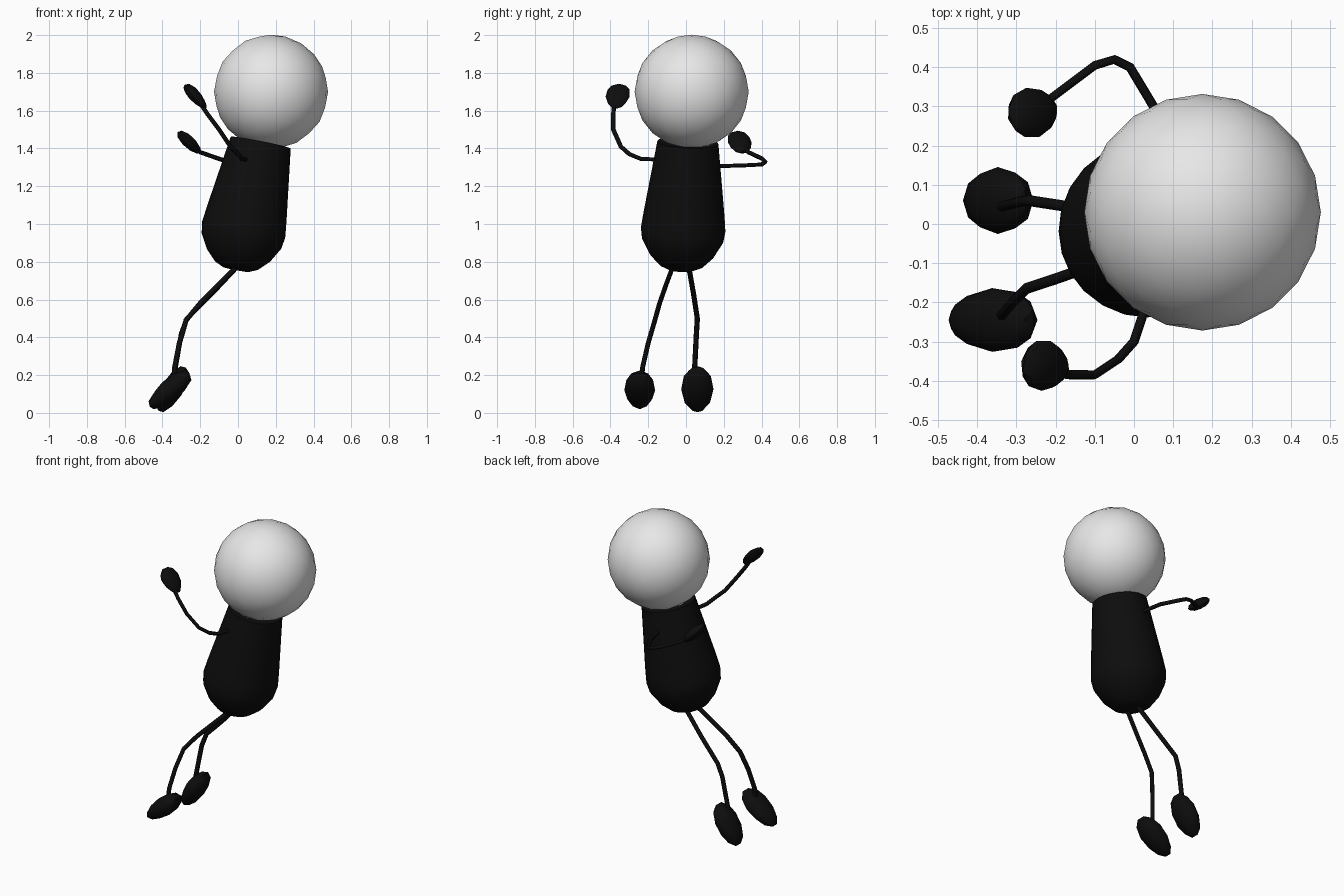
import bpy, bmesh
from math import radians, cos, sin, pi
from mathutils import Vector, Matrix

cube = bpy.data.objects.get("Cube")
if cube:
    bpy.data.objects.remove(cube, do_unlink=True)


def material(name, value):
    m = bpy.data.materials.new(name)
    m.use_nodes = True
    colour = (value, value, value, 1)
    m.diffuse_color = colour
    m.node_tree.nodes["Principled BSDF"].inputs["Base Color"].default_value = colour
    return m


white = material("white", 0.8)
black = material("black", 0.004)


def add_mesh(name, bm, mat, angle):
    bmesh.ops.recalc_face_normals(bm, faces=bm.faces)
    mesh = bpy.data.meshes.new(name)
    bm.to_mesh(mesh)
    bm.free()
    mesh.materials.append(mat)
    obj = bpy.data.objects.new(name, mesh)
    bpy.context.collection.objects.link(obj)
    bpy.ops.object.select_all(action="DESELECT")
    obj.select_set(True)
    bpy.context.view_layer.objects.active = obj
    bpy.ops.object.shade_smooth_by_angle(angle=radians(angle))
    return obj


def lathe(name, profile, base, top, mat, sides=24):
    """Turn (height, radius) pairs around the axis from base to top."""
    axis = Vector(top) - Vector(base)
    place = Matrix.Translation(base) @ axis.to_track_quat("Z", "Y").to_matrix().to_4x4()
    bm = bmesh.new()
    rings = [[bm.verts.new(place @ Vector((r * cos(2 * pi * i / sides),
                                           r * sin(2 * pi * i / sides), h)))
              for i in range(sides)] for h, r in profile]
    for low, high in zip(rings, rings[1:]):
        for i in range(sides):
            j = (i + 1) % sides
            bm.faces.new((low[i], low[j], high[j], high[i]))
    bm.faces.new(rings[0][::-1])
    bm.faces.new(rings[-1])
    return add_mesh(name, bm, mat, 50)


def pad(name, centre, half, pitch, yaw, taper):
    """Flattened low-poly lump, narrower towards one end."""
    bm = bmesh.new()
    bmesh.ops.create_icosphere(bm, subdivisions=2, radius=1.03)
    turn = Matrix.Rotation(radians(yaw), 4, "Z") @ Matrix.Rotation(radians(pitch), 4, "Y")
    for v in bm.verts:
        k = 1 - taper * v.co.x
        local = Vector((v.co.x * half[0], v.co.y * half[1] * k, v.co.z * half[2] * k))
        v.co = Vector(centre) + turn @ local
    return add_mesh(name, bm, black, 30)


def limb(name, points, radius):
    curve = bpy.data.curves.new(name, "CURVE")
    curve.dimensions = "3D"
    curve.bevel_depth = radius
    curve.bevel_resolution = 1
    curve.use_fill_caps = True
    spline = curve.splines.new("POLY")
    spline.points.add(len(points) - 1)
    for p, co in zip(spline.points, points):
        p.co = (*co, 1)
    curve.materials.append(black)
    obj = bpy.data.objects.new(name, curve)
    bpy.context.collection.objects.link(obj)


# Head
bm = bmesh.new()
bmesh.ops.create_icosphere(bm, subdivisions=3, radius=0.302,
                           matrix=Matrix.Translation((0.175, 0.03, 1.7)))
add_mesh("head", bm, white, 60)

# Tapered, leaning body with a rounded base
lathe("body", [(-0.215, 0.07), (-0.195, 0.115), (-0.14, 0.17), (-0.06, 0.215),
               (0, 0.224), (0.08, 0.215), (0.47, 0.162)],
      (0.03, -0.015, 0.97), (0.12, 0.01, 1.43), black)

# Arms
limb("right_arm", [(0.05, -0.12, 1.34), (0.02, -0.24, 1.345), (0, -0.3, 1.37),
                   (-0.04, -0.345, 1.41), (-0.1, -0.385, 1.5),
                   (-0.16, -0.385, 1.58), (-0.2, -0.38, 1.64)], 0.012)
limb("left_arm", [(0.09, 0.12, 1.305), (0.05, 0.3, 1.31), (-0.01, 0.4, 1.315),
                  (-0.05, 0.42, 1.33), (-0.1, 0.405, 1.345),
                  (-0.2, 0.33, 1.38), (-0.24, 0.3, 1.42)], 0.012)

# Hands
pad("right_hand", (-0.225, -0.362, 1.675), (0.084, 0.063, 0.03), 48, -10, 0.2)
pad("left_hand", (-0.258, 0.285, 1.432), (0.082, 0.063, 0.03), 43, 15, 0.1)

# Legs
limb("right_leg", [(0.02, -0.06, 0.8), (-0.1, -0.105, 0.68), (-0.2, -0.14, 0.58),
                   (-0.275, -0.165, 0.49), (-0.31, -0.2, 0.37),
                   (-0.335, -0.23, 0.24), (-0.34, -0.235, 0.16)], 0.014)
limb("left_leg", [(0.02, 0.01, 0.8), (-0.14, 0.04, 0.63), (-0.27, 0.06, 0.5),
                  (-0.3, 0.055, 0.42), (-0.335, 0.045, 0.22),
                  (-0.34, 0.045, 0.16)], 0.014)

# Feet, toes pointing down
pad("right_foot", (-0.362, -0.245, 0.12), (0.14, 0.079, 0.056), -40, 0, -0.12)
pad("left_foot", (-0.348, 0.06, 0.125), (0.138, 0.083, 0.056), -58, 0, -0.05)
